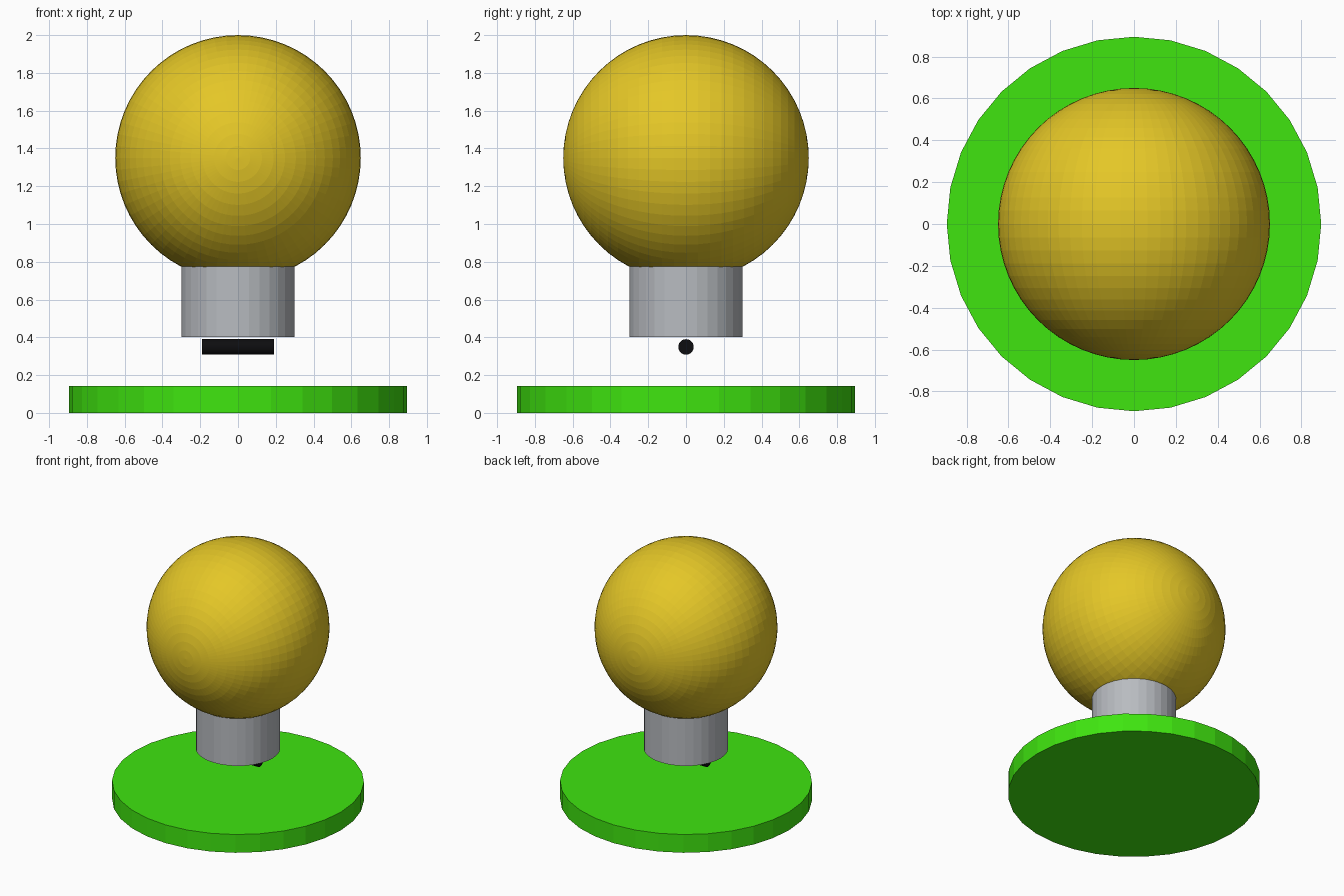
import bpy
import math

if "Cube" in bpy.data.objects:
    bpy.data.objects.remove(bpy.data.objects["Cube"])


def material(name, rgb):
    mat = bpy.data.materials.new(name)
    mat.diffuse_color = (*rgb, 1.0)
    mat.use_nodes = True
    mat.node_tree.nodes["Principled BSDF"].inputs["Base Color"].default_value = mat.diffuse_color
    return mat


GREEN = material("bright green", (0.05, 0.78, 0.005))
GREY = material("metal grey", (0.48, 0.50, 0.53))
BLACK = material("black", (0.004, 0.004, 0.005))
YELLOW = material("warm yellow", (0.78, 0.57, 0.02))


def finish(name, mat):
    ob = bpy.context.object
    ob.name = name
    ob.data.materials.append(mat)
    bpy.ops.object.shade_flat()
    return ob


def cylinder(name, mat, radius, length, z_mid, rotation=(0, 0, 0), sides=32):
    bpy.ops.mesh.primitive_cylinder_add(vertices=sides, radius=radius, depth=length,
                                        location=(0, 0, z_mid), rotation=rotation)
    return finish(name, mat)


# Round foot plate
cylinder("base_plate", GREEN, 0.895, 0.143, 0.0715)

# Short horizontal rod floating under the collar
cylinder("cross_rod", BLACK, 0.041, 0.38, 0.349, (0, math.pi / 2, 0))

# Collar, reaching up to the globe
cylinder("collar", GREY, 0.30, 0.373, 0.5895)

# Globe, its poles facing front and back
bpy.ops.mesh.primitive_uv_sphere_add(segments=64, ring_count=32, radius=0.65,
                                     location=(0, 0, 1.35), rotation=(math.pi / 2, 0, 0))
finish("globe", YELLOW)
